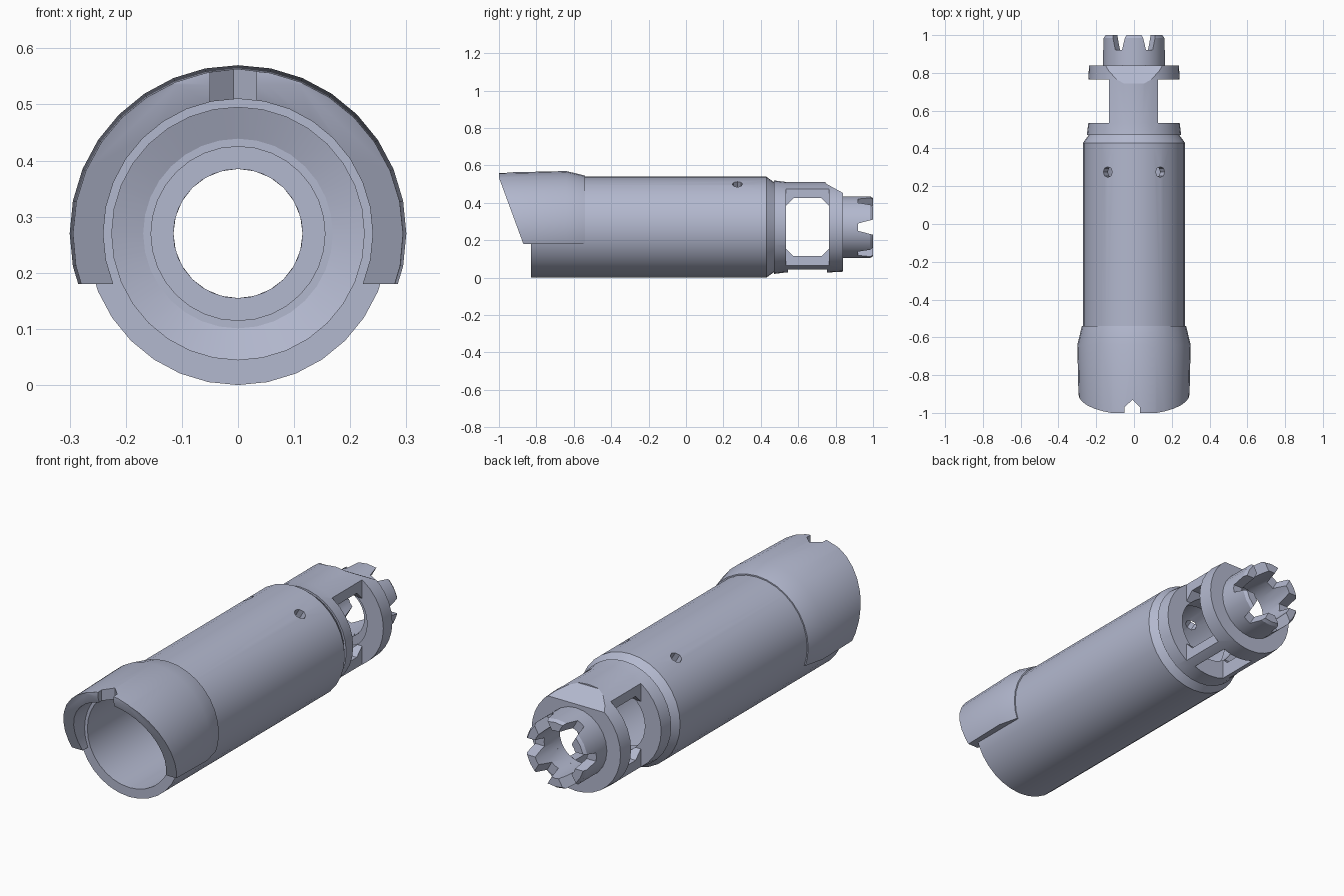
import bpy, bmesh, math
from mathutils import Matrix

cube = bpy.data.objects.get("Cube")
if cube:
    bpy.data.objects.remove(cube, do_unlink=True)

AXIS_Z = 0.27  # height of the tube axis

steel = bpy.data.materials.new("blue_grey_steel")
steel.use_nodes = True
colour = (0.45, 0.48, 0.62, 1)
steel.diffuse_color = colour
steel.node_tree.nodes["Principled BSDF"].inputs["Base Color"].default_value = colour


def make(name, bm):
    bmesh.ops.recalc_face_normals(bm, faces=bm.faces)
    mesh = bpy.data.meshes.new(name)
    bm.to_mesh(mesh)
    bm.free()
    ob = bpy.data.objects.new(name, mesh)
    bpy.context.collection.objects.link(ob)
    mesh.materials.append(steel)
    return ob


def turned(name, profile, sides=32):
    """Closed (y, radius) profile turned around the tube axis."""
    bm = bmesh.new()
    rings = []
    for i in range(sides):
        a = 2 * math.pi * i / sides
        rings.append([bm.verts.new((r * math.sin(a), y, AXIS_Z + r * math.cos(a)))
                      for y, r in profile])
    n = len(profile)
    for i in range(sides):
        p, q = rings[i], rings[(i + 1) % sides]
        for j in range(n):
            k = (j + 1) % n
            bm.faces.new((p[j], p[k], q[k], q[j]))
    return make(name, bm)


def prism(points, lo, hi, axis):
    """Cutter: (y, z) outline extruded along x, or (x, y) outline along z."""
    bm = bmesh.new()

    def place(p, d):
        return (d, p[0], p[1]) if axis == "x" else (p[0], p[1], d)
    a = [bm.verts.new(place(p, lo)) for p in points]
    b = [bm.verts.new(place(p, hi)) for p in points]
    bm.faces.new(a)
    bm.faces.new(b)
    for i in range(len(a)):
        j = (i + 1) % len(a)
        bm.faces.new((a[i], a[j], b[j], b[i]))
    return make("cutter", bm)


def box(x0, x1, y0, y1, z0, z1):
    return prism([(x0, y0), (x1, y0), (x1, y1), (x0, y1)], z0, z1, "z")


def turn(ob, angle):
    """Swing a cutter around the tube axis."""
    centre = Matrix.Translation((0, 0, AXIS_Z))
    ob.data.transform(centre @ Matrix.Rotation(angle, 4, "Y") @ centre.inverted())
    return ob


def cut(ob, cutters):
    bpy.context.view_layer.objects.active = ob
    for c in cutters:
        c.hide_render = True
        mod = ob.modifiers.new("cut", "BOOLEAN")
        mod.operation = "DIFFERENCE"
        mod.solver = "EXACT"
        mod.object = c
        bpy.ops.object.modifier_apply(modifier=mod.name)
        bpy.data.objects.remove(c, do_unlink=True)


# Main barrel with chamfered rear shoulder
barrel = turned("barrel", [(-0.83, 0.27), (0.43, 0.27), (0.475, 0.237),
                           (0.475, 0.155), (0.45, 0.225), (-0.83, 0.225)])
vents = []
for side in (-1, 1):
    a = side * math.asin(0.14 / 0.27)
    ring = [(0.028 * math.cos(t * math.pi / 4), 0.275 + 0.028 * math.sin(t * math.pi / 4))
            for t in range(8)]
    vents.append(turn(prism(ring, AXIS_Z + 0.18, AXIS_Z + 0.32, "z"), a))
cut(barrel, vents)

# Windowed cage behind the barrel
cage = turned("cage", [(0.47, 0.25), (0.535, 0.242), (0.765, 0.242), (0.84, 0.238),
                       (0.84, 0.115), (0.8, 0.115), (0.8, 0.155), (0.47, 0.155)])
y0, y1, z0, z1, c = 0.535, 0.765, 0.115, 0.425, 0.04
octagon = [(y0 + c, z0), (y1 - c, z0), (y1, z0 + c), (y1, z1 - c),
           (y1 - c, z1), (y0 + c, z1), (y0, z1 - c), (y0, z0 + c)]
cut(cage, [
    prism(octagon, -0.4, 0.4, "x"),
    box(-0.4, -0.133, y0, y1, -0.1, 0.7),
    box(0.128, 0.4, y0, y1, -0.1, 0.7),
    box(-0.085, 0.085, y0 + 0.01, y1 - 0.01, -0.1, 0.2),
    prism([(0.745, 0.505), (0.85, 0.447), (0.9, 0.447), (0.9, 0.7), (0.745, 0.7)],
          -0.4, 0.4, "x"),
])

# Toothed crown at the rear end
crown = turned("crown", [(0.83, 0.165), (0.985, 0.165), (1.0, 0.155),
                         (1.0, 0.115), (0.83, 0.115)], 24)
notch = [(-0.02, 0.92), (0.02, 0.92), (0.048, 1.03), (-0.048, 1.03)]
cut(crown, [turn(prism(notch, AXIS_Z + 0.06, AXIS_Z + 0.25, "z"),
                 math.radians(30 + 60 * i)) for i in range(6)])

# Slanted front hood over the upper barrel
hood = turned("hood", [(-1.0, 0.292), (-0.64, 0.3), (-0.54, 0.276),
                       (-0.54, 0.24), (-1.0, 0.24)])
cut(hood, [
    box(-0.5, 0.5, -1.2, 0, -0.2, 0.18),
    prism([(-1.2, 0.1), (-0.84, 0.1), (-1.0, 0.535), (-1.2, 0.535)], -0.5, 0.5, "x"),
    prism([(-0.05, -1.1), (0.033, -1.1), (0.033, -0.97), (-0.008, -0.93), (-0.05, -0.97)],
          0.45, 0.7, "z"),
])

# Smooth the round walls and keep edges sharp
for ob in (barrel, cage, crown, hood):
    bpy.ops.object.select_all(action="DESELECT")
    ob.select_set(True)
    bpy.context.view_layer.objects.active = ob
    bpy.ops.object.shade_smooth_by_angle(angle=math.radians(25))
